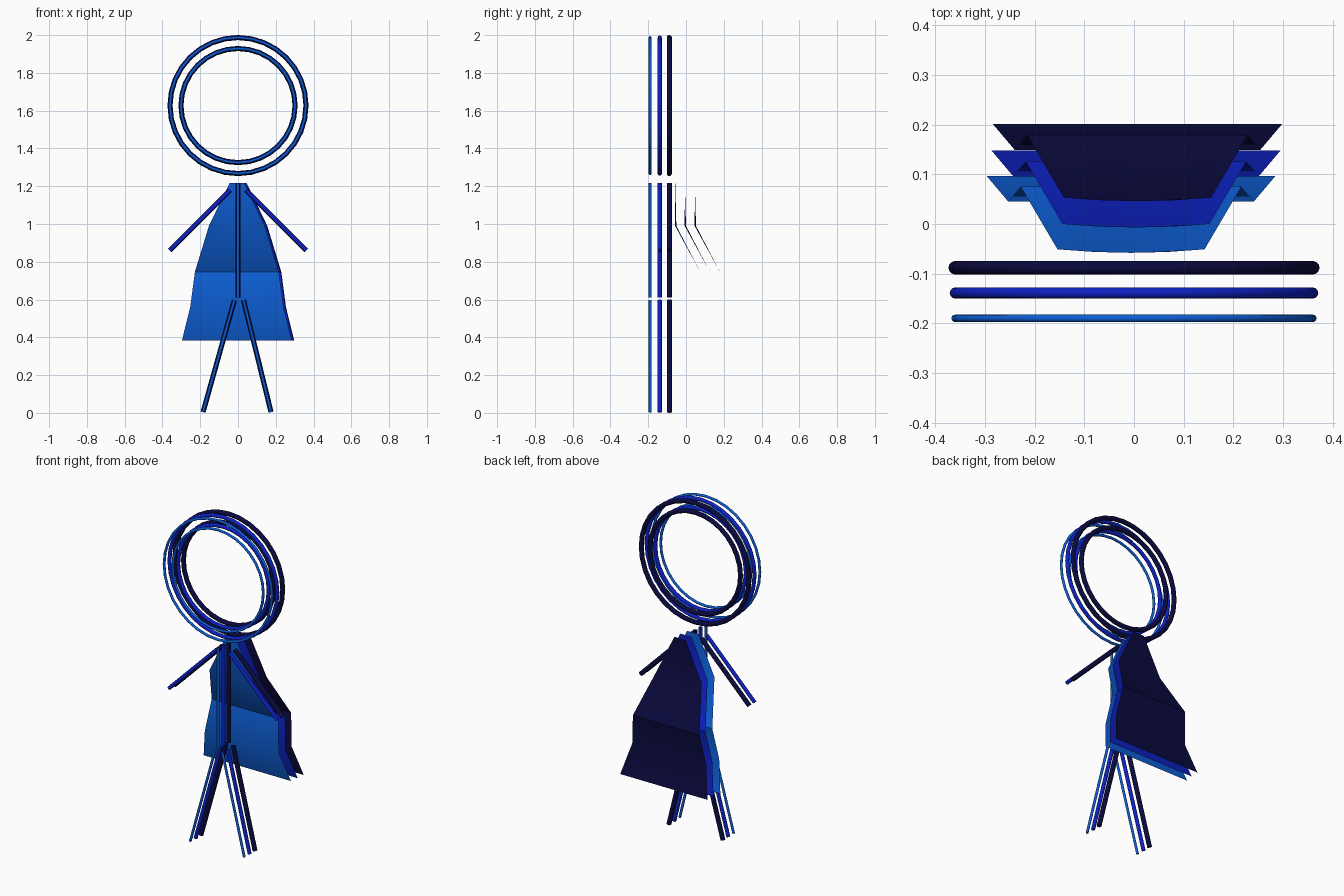
import bpy, math
from mathutils import Vector

if "Cube" in bpy.data.objects:
    bpy.data.objects.remove(bpy.data.objects["Cube"])


def make_material(name, rgb):
    mat = bpy.data.materials.new(name)
    mat.use_nodes = True
    color = (*rgb, 1.0)
    mat.diffuse_color = color
    mat.node_tree.nodes["Principled BSDF"].inputs["Base Color"].default_value = color
    return mat


def finish(obj, name, mat, angle):
    obj.name = name
    obj.data.materials.append(mat)
    bpy.ops.object.select_all(action='DESELECT')
    obj.select_set(True)
    bpy.context.view_layer.objects.active = obj
    bpy.ops.object.shade_smooth_by_angle(angle=math.radians(angle))


def ring(name, radius, thickness, y, mat):
    bpy.ops.mesh.primitive_torus_add(
        major_segments=32, minor_segments=12, major_radius=radius,
        minor_radius=thickness, location=(0, y, HEAD_Z), rotation=(math.pi / 2, 0, 0))
    finish(bpy.context.object, name, mat, 40)


def stick(name, start, end, thickness, y, mat):
    a, b = Vector((start[0], y, start[1])), Vector((end[0], y, end[1]))
    bpy.ops.mesh.primitive_cylinder_add(
        vertices=12, radius=thickness, depth=(b - a).length, location=(a + b) / 2)
    obj = bpy.context.object
    obj.rotation_euler = (b - a).to_track_quat('Z', 'Y').to_euler()
    finish(obj, name, mat, 40)


def cape(name, dx, dy, mat):
    # Rows run from neck to hem; each is spread across the width
    columns = (-1, -0.5, 0, 0.5, 1)
    verts, faces = [], []
    for half, y, z, bow in CAPE_ROWS:
        for t in columns:
            verts.append((dx + half * t, dy + y + bow * t * t, z))
    n = len(columns)
    for r in range(len(CAPE_ROWS) - 1):
        for c in range(n - 1):
            i = r * n + c
            faces.append((i, i + n, i + n + 1, i + 1))
    mesh = bpy.data.meshes.new(name)
    mesh.from_pydata(verts, [], faces)
    obj = bpy.data.objects.new(name, mesh)
    bpy.context.collection.objects.link(obj)
    finish(obj, name, mat, 30)


HEAD_Z = 1.627
# half width, y, z, bow of the sides
CAPE_ROWS = [
    (0.038, -0.057, 1.218, 0.0),
    (0.148, -0.058, 0.99, 0.007),
    (0.222, 0.075, 0.747, 0.0),
    (0.247, 0.045, 0.56, 0.0),
    (0.291, 0.097, 0.382, 0.0),
]

# name, colour, tube radius, stick y, cape x shift, cape y shift, has arms
LAYERS = [
    ("light", make_material("bright blue", (0.004, 0.115, 0.68)), 0.0075, -0.190, -0.006, 0.0, False),
    ("middle", make_material("royal blue", (0.004, 0.015, 0.55)), 0.011, -0.139, 0.004, 0.051, True),
    ("dark", make_material("navy blue", (0.003, 0.003, 0.05)), 0.0135, -0.088, 0.007, 0.104, True),
]

for layer, mat, r, y, dx, dy, arms in LAYERS:
    # Head outline
    ring(layer + "_outer_head_ring", 0.36, r, y, mat)
    ring(layer + "_inner_head_ring", 0.302, r, y, mat)
    # Body and limbs
    stick(layer + "_body", (0, 1.218), (0, 0.612), r, y, mat)
    for side, s in (("left", 1), ("right", -1)):
        stick(f"{layer}_{side}_leg", (0.005 + s * 0.024, 0.597), (-0.005 + s * 0.18, 0.004), r, y, mat)
        if arms:
            stick(f"{layer}_{side}_arm", (s * 0.041, 1.18), (s * 0.361, 0.86), r, y, mat)
    # Cape sheet behind the figure
    cape(layer + "_cape", dx, dy, mat)
